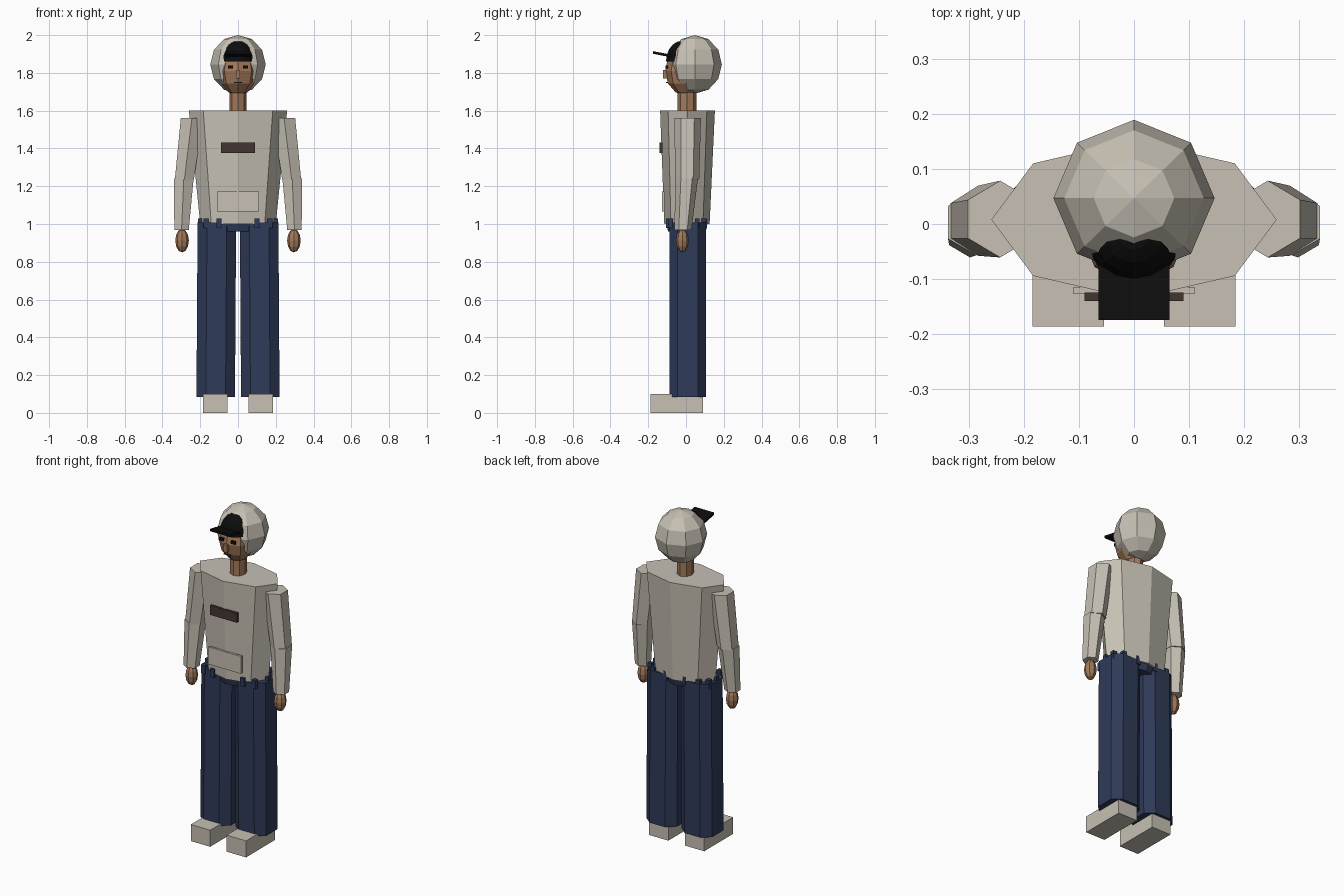
import bpy, bmesh, math
from mathutils import Vector

if "Cube" in bpy.data.objects:
    bpy.data.objects.remove(bpy.data.objects["Cube"])


def material(name, rgb):
    m = bpy.data.materials.new(name)
    m.diffuse_color = (*rgb, 1)
    m.use_nodes = True
    m.node_tree.nodes["Principled BSDF"].inputs["Base Color"].default_value = m.diffuse_color
    return m


CLOTH = material("beige cloth", (0.57, 0.53, 0.455))
DENIM = material("navy denim", (0.028, 0.043, 0.098))
SKIN = material("skin", (0.37, 0.195, 0.105))
BLACK = material("black", (0.004, 0.004, 0.004))
BROWN = material("dark brown", (0.06, 0.036, 0.03))


def finish(name, bm, mat):
    bmesh.ops.recalc_face_normals(bm, faces=bm.faces)
    me = bpy.data.meshes.new(name)
    bm.to_mesh(me)
    bm.free()
    me.materials.append(mat)
    ob = bpy.data.objects.new(name, me)
    bpy.context.collection.objects.link(ob)
    return ob


def box(name, lo, hi, mat):
    bm = bmesh.new()
    bmesh.ops.create_cube(bm, size=1)
    for v in bm.verts:
        v.co = Vector([(lo[i] + hi[i]) / 2 + v.co[i] * (hi[i] - lo[i]) for i in range(3)])
    return finish(name, bm, mat)


def ball(name, c, r, mat, seg=8, rings=6, cut=False):
    bm = bmesh.new()
    bmesh.ops.create_uvsphere(bm, u_segments=seg, v_segments=rings, radius=1)
    if cut:  # keep the upper half, closed underneath
        bmesh.ops.bisect_plane(bm, geom=bm.verts[:] + bm.edges[:] + bm.faces[:],
                               plane_co=(0, 0, 0), plane_no=(0, 0, -1), clear_outer=True)
        bmesh.ops.holes_fill(bm, edges=[e for e in bm.edges if e.is_boundary])
    for v in bm.verts:
        v.co = Vector([c[i] + v.co[i] * r[i] for i in range(3)])
    return finish(name, bm, mat)


def ngon(n, turn=0):
    return [(math.cos(turn + 2 * math.pi * i / n), math.sin(turn + 2 * math.pi * i / n))
            for i in range(n)]


def loft(name, shape, sections, mat):
    """Skin a unit outline through sections of (centre, x radius, y radius)."""
    bm = bmesh.new()
    rows = [[bm.verts.new((c[0] + x * rx, c[1] + y * ry, c[2])) for x, y in shape]
            for c, rx, ry in sections]
    n = len(shape)
    for a, b in zip(rows, rows[1:]):
        for i in range(n):
            j = (i + 1) % n
            bm.faces.new((a[i], a[j], b[j], b[i]))
    bm.faces.new(rows[0])
    bm.faces.new(rows[-1])
    return finish(name, bm, mat)


# Torso, pelvis and neck
OCT = ngon(8)
HEX = ngon(6, math.pi / 2)
loft("torso", OCT, [((0, 0.005, 1.0), 0.2, 0.12), ((0, 0.008, 1.6), 0.26, 0.145)], CLOTH)
loft("pelvis", OCT, [((0, 0.005, 0.96), 0.17, 0.1), ((0, 0.005, 1.01), 0.19, 0.11)], DENIM)
loft("neck", OCT, [((0, 0.005, 1.58), 0.044, 0.05), ((0, 0.005, 1.73), 0.044, 0.05)], SKIN)

# Chest patch and front pocket
box("chest_patch", (-0.09, -0.14, 1.375), (0.09, -0.125, 1.432), BROWN)
box("front_pocket", (-0.11, -0.128, 1.067), (0.11, -0.115, 1.172), CLOTH)

# Head, hood and cap
ball("hood", (0, 0.047, 1.845), (0.147, 0.143, 0.155), CLOTH)
ball("head", (0, 0, 1.81), (0.102, 0.111, 0.13), SKIN)
ball("cap", (0, -0.02, 1.86), (0.088, 0.086, 0.11), BLACK, 16, 10, True)
brim = box("cap_brim", (-0.065, -0.175, 1.894), (0.065, -0.075, 1.908), BLACK)
for v in brim.data.vertices:  # the brim tips up towards the front
    v.co.z += 0.007 if v.co.y < -0.1 else -0.012

# Face details
box("nose", (-0.011, -0.122, 1.77), (0.011, -0.1, 1.815), SKIN)
box("mouth", (-0.022, -0.105, 1.746), (0.022, -0.097, 1.752), BROWN)

for side, s in (("left", -1), ("right", 1)):
    box(side + "_eye", (s * 0.04 - 0.014, -0.108, 1.824), (s * 0.04 + 0.014, -0.094, 1.84), BLACK)

    # Sleeves and hand
    loft(side + "_upper_sleeve", HEX, [((s * 0.284, 0.006, 1.235), 0.058, 0.064),
                                       ((s * 0.244, 0.009, 1.56), 0.068, 0.07)], CLOTH)
    loft(side + "_lower_sleeve", HEX, [((s * 0.299, -0.016, 0.967), 0.044, 0.045),
                                       ((s * 0.287, 0.003, 1.24), 0.06, 0.06)], CLOTH)
    ball(side + "_hand", (s * 0.296, -0.019, 0.912), (0.036, 0.034, 0.062), SKIN)

    # Trouser leg with wide front, back and side panels
    panel = [(1, 0.56), (0.51, 1), (-0.51, 1), (-1, 0.56),
             (-1, -0.56), (-0.51, -1), (0.51, -1), (1, -0.56)]
    loft(side + "_trouser_leg", panel, [((s * 0.118, 0.01, 0.085), 0.102, 0.097),
                                        ((s * 0.112, 0.01, 1.008), 0.102, 0.097)], DENIM)
    # Ragged tabs along the waist
    for i, (x, y) in enumerate([(0.17, -0.08), (0.1, -0.094), (0.2, 0.0), (0.195, 0.06),
                                (0.15, 0.093), (0.06, 0.1)]):
        box(f"{side}_waist_tab_{i}", (s * x - 0.013, y - 0.012, 0.98),
            (s * x + 0.013, y + 0.012, 1.03), DENIM)

    # Shoe
    box(side + "_shoe", (s * 0.12 - 0.065, -0.187, 0), (s * 0.12 + 0.065, 0.09, 0.1), CLOTH)
